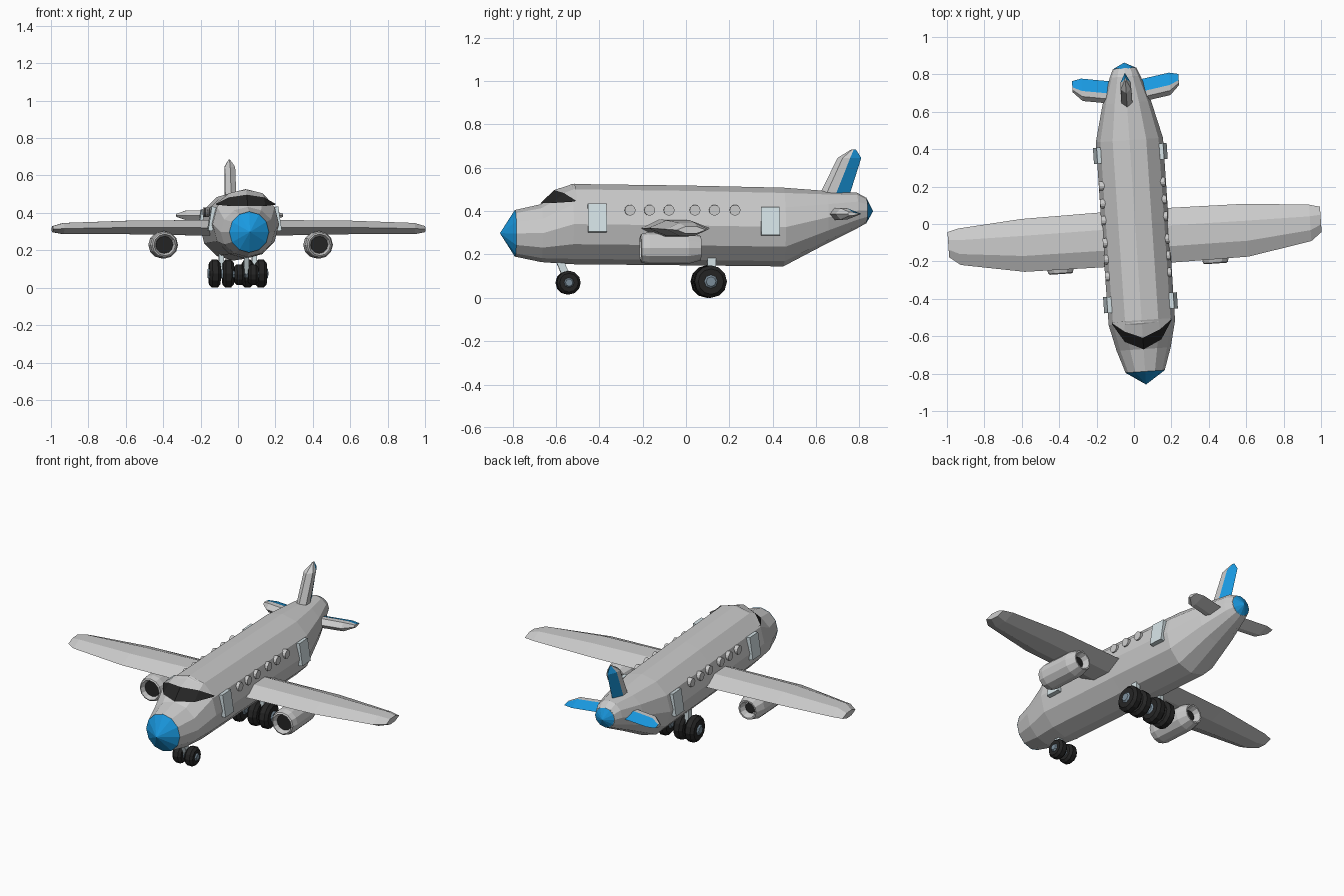
import bpy, bmesh, math
from mathutils import Matrix, Vector

if "Cube" in bpy.data.objects:
    bpy.data.objects.remove(bpy.data.objects["Cube"])

# The whole aircraft is yawed a few degrees on its stand
YAW = Matrix.Translation((0.006, 0, 0)) @ Matrix.Rotation(0.068, 4, 'Z')


def material(name, rgb):
    m = bpy.data.materials.new(name)
    m.diffuse_color = (*rgb, 1)
    m.use_nodes = True
    m.node_tree.nodes["Principled BSDF"].inputs["Base Color"].default_value = m.diffuse_color
    return m


GREY = material("grey", (0.8, 0.8, 0.8))
BLUE = material("blue", (0.01, 0.32, 0.75))
BLACK = material("black", (0.018, 0.018, 0.018))
PALE = material("pale", (0.66, 0.76, 0.79))
HUB = material("hub", (0.2, 0.27, 0.33))


def finish(name, bm, mats):
    bmesh.ops.recalc_face_normals(bm, faces=bm.faces)
    bm.transform(YAW)
    me = bpy.data.meshes.new(name)
    bm.to_mesh(me)
    bm.free()
    for m in mats:
        me.materials.append(m)
    ob = bpy.data.objects.new(name, me)
    bpy.context.collection.objects.link(ob)
    return ob


def loft(name, rings, mats=(GREY,), accent=()):
    """Skin rings of points; columns listed in accent use the second material."""
    bm = bmesh.new()
    rows = [[bm.verts.new(p) for p in r] for r in rings]
    n = len(rows[0])
    for a, b in zip(rows, rows[1:]):
        for i in range(n):
            j = (i + 1) % n
            f = bm.faces.new((a[i], a[j], b[j], b[i]))
            f.material_index = 1 if i in accent else 0
    bm.faces.new(rows[0])
    bm.faces.new(rows[-1])
    bmesh.ops.remove_doubles(bm, verts=bm.verts, dist=1e-5)
    return finish(name, bm, mats)


def section(y, bottom, top, w, n=12):
    """Upright oval ring of the body."""
    c, h = (top + bottom) / 2, (top - bottom) / 2
    return [(w * math.sin(2 * math.pi * i / n), y, c + h * math.cos(2 * math.pi * i / n))
            for i in range(n)]


def lathe(name, centre, axis, profile, mat, n=12):
    """Turn (offset, radius) pairs around the x or y axis."""
    rings = []
    for d, r in profile:
        ring = []
        for i in range(n):
            a = 2 * math.pi * i / n
            u, v = r * math.sin(a), r * math.cos(a)
            ring.append(Vector(centre) + Vector((d, u, v) if axis == 'x' else (u, d, v)))
        rings.append(ring)
    return loft(name, rings, (mat,))


def foil(le, te, t, place, f1, f2):
    """Six-sided aerofoil ring; place(chord, thickness) gives the point."""
    c = te - le
    pts = [(le, 0), (le + f1 * c, t), (le + f2 * c, t), (te, 0),
           (le + f2 * c, -t), (le + f1 * c, -t)]
    return [place(*p) for p in pts]


def box(name, centre, size, mat, rot=Matrix()):
    bm = bmesh.new()
    bmesh.ops.create_cube(bm, size=1,
                          matrix=Matrix.Translation(centre) @ rot @ Matrix.Diagonal((*size, 1)))
    return finish(name, bm, (mat,))


# Body with blue nose and tail cones
loft("fuselage", [section(*s) for s in (
    (-0.79, 0.19, 0.405, 0.105), (-0.67, 0.165, 0.432, 0.145), (-0.53, 0.155, 0.525, 0.178),
    (0.0, 0.15, 0.518, 0.18), (0.45, 0.145, 0.508, 0.18), (0.65, 0.25, 0.493, 0.13),
    (0.79, 0.32, 0.485, 0.082), (0.835, 0.345, 0.46, 0.062))])
loft("nose_cone", [section(-0.79, 0.188, 0.407, 0.106), section(-0.86, 0.298, 0.298, 0)], (BLUE,))
loft("tail_cone", [section(0.833, 0.343, 0.462, 0.063), section(0.865, 0.40, 0.40, 0)], (BLUE,))

# Wraparound windscreen and the brow over it
upper = [(-0.16, -0.52, 0.448), (-0.095, -0.57, 0.483), (0, -0.61, 0.497),
         (0.095, -0.57, 0.483), (0.16, -0.52, 0.448)]
lower = [(-0.16, -0.525, 0.444), (-0.098, -0.625, 0.437), (0, -0.672, 0.436),
         (0.098, -0.625, 0.437), (0.16, -0.525, 0.444)]
back = [(x * 0.95, -0.515, z) for x, z in
        ((-0.16, 0.44), (-0.095, 0.505), (0, 0.527), (0.095, 0.505), (0.16, 0.44))]
for name, a, b, mat in (("windscreen", lower, upper, BLACK), ("windscreen_brow", upper, back, GREY)):
    bm = bmesh.new()
    va, vb = [bm.verts.new(p) for p in a], [bm.verts.new(p) for p in b]
    for i in range(4):
        bm.faces.new((va[i], va[i + 1], vb[i + 1], vb[i]))
    finish(name, bm, (mat,))

# Upright fin with blue rudder
loft("tail_fin", [foil(le, te, t, lambda c, d, z=z: (d, c, z), 0.2, 0.52) for z, le, te, t in (
    (0.44, 0.60, 0.745, 0.03), (0.645, 0.70, 0.81, 0.028), (0.685, 0.765, 0.785, 0.004))],
    (GREY, BLUE), (2, 3))

for s, side in ((-1, "left"), (1, "right")):
    # Wing
    loft(side + "_wing", [foil(le, te, t, lambda c, d, x=x, z=z: (s * x - 0.006, c, z + d), 0.3, 0.68)
                          for x, z, le, te, t in (
        (0.1, 0.32, -0.22, 0.075, 0.043), (0.6, 0.322, -0.215, 0.068, 0.036),
        (0.94, 0.316, -0.155, 0.04, 0.03), (0.998, 0.313, -0.11, 0.025, 0.016))])

    # Tailplane with blue upper elevator
    loft(side + "_tailplane", [foil(le, te, t, lambda c, d, x=x: (s * x, c, 0.387 + d), 0.2, 0.45)
                               for x, le, te, t in (
        (0.05, 0.645, 0.765, 0.028), (0.235, 0.675, 0.795, 0.026), (0.285, 0.725, 0.785, 0.008))],
        (GREY, BLUE), (2,))

    # Engine pod with open ends
    ex = s * 0.415
    lathe(side + "_engine", (ex, 0, 0.229), 'y',
          [(-0.19, 0.04), (-0.24, 0.058), (-0.235, 0.066), (-0.2, 0.074), (-0.02, 0.073),
           (0.04, 0.056), (0.04, 0.048), (0.0, 0.036)], GREY)
    lathe(side + "_engine_intake", (ex, 0, 0.229), 'y', [(-0.215, 0.046), (-0.185, 0.046)], BLACK)
    lathe(side + "_engine_exhaust", (ex, 0, 0.229), 'y', [(-0.005, 0.03), (0.01, 0.03)], BLACK)
    box(side + "_engine_pylon", (ex, -0.09, 0.297), (0.03, 0.14, 0.03), GREY)

    # Round cabin windows
    for i, y in enumerate((-0.27, -0.18, -0.09, 0.03, 0.12, 0.215)):
        lathe(f"{side}_window_{i + 1}", (s * 0.163, y, 0.404), 'x',
              [(-0.016, 0.025), (0.013, 0.025)], GREY)

    # Doors lie against the curved side
    for label, y, z in (("front", -0.422, 0.368), ("rear", 0.378, 0.353)):
        box(f"{side}_{label}_door", (s * 0.176, y, z), (0.024, 0.086, 0.13), PALE,
            Matrix.Rotation(-s * 0.15, 4, 'Y'))


def wheel(name, x, y, r, w):
    lathe(name, (x, y, r + 0.0), 'x', [(-w, r * 0.62), (-w, r * 0.78), (-w * 0.5, r), (w * 0.5, r),
                                       (w, r * 0.78), (w, r * 0.62)], BLACK)
    lathe(name + "_hub", (x, y, r), 'x',
          [(-w - 0.008, r * 0.3), (-w, r * 0.42), (w, r * 0.42), (w + 0.008, r * 0.3)], HUB, 8)


# Main gear: a strut and two wheels on each side
for s, side in ((-1, "left"), (1, "right")):
    box(side + "_main_strut", (s * 0.088, 0.112, 0.14), (0.026, 0.038, 0.15), PALE)
    lathe(side + "_main_axle", (s * 0.088, 0.105, 0.075), 'x', [(-0.05, 0.018), (0.05, 0.018)], PALE, 8)
    for label, x in (("inner", 0.052), ("outer", 0.124)):
        wheel(f"{side}_{label}_main_wheel", s * x, 0.105, 0.075, 0.03)

# Nose gear: raked strut and a pair of wheels
box("nose_strut", (0, -0.563, 0.122), (0.026, 0.034, 0.13), PALE, Matrix.Rotation(0.4, 4, 'X'))
lathe("nose_axle", (0, -0.545, 0.07), 'x', [(-0.05, 0.014), (0.05, 0.014)], PALE, 8)
for s, side in ((-1, "left"), (1, "right")):
    wheel(side + "_nose_wheel", s * 0.037, -0.545, 0.055, 0.027)
for ob in bpy.data.objects:
    if "nose_wheel" in ob.name:
        ob.location.z = 0.015
